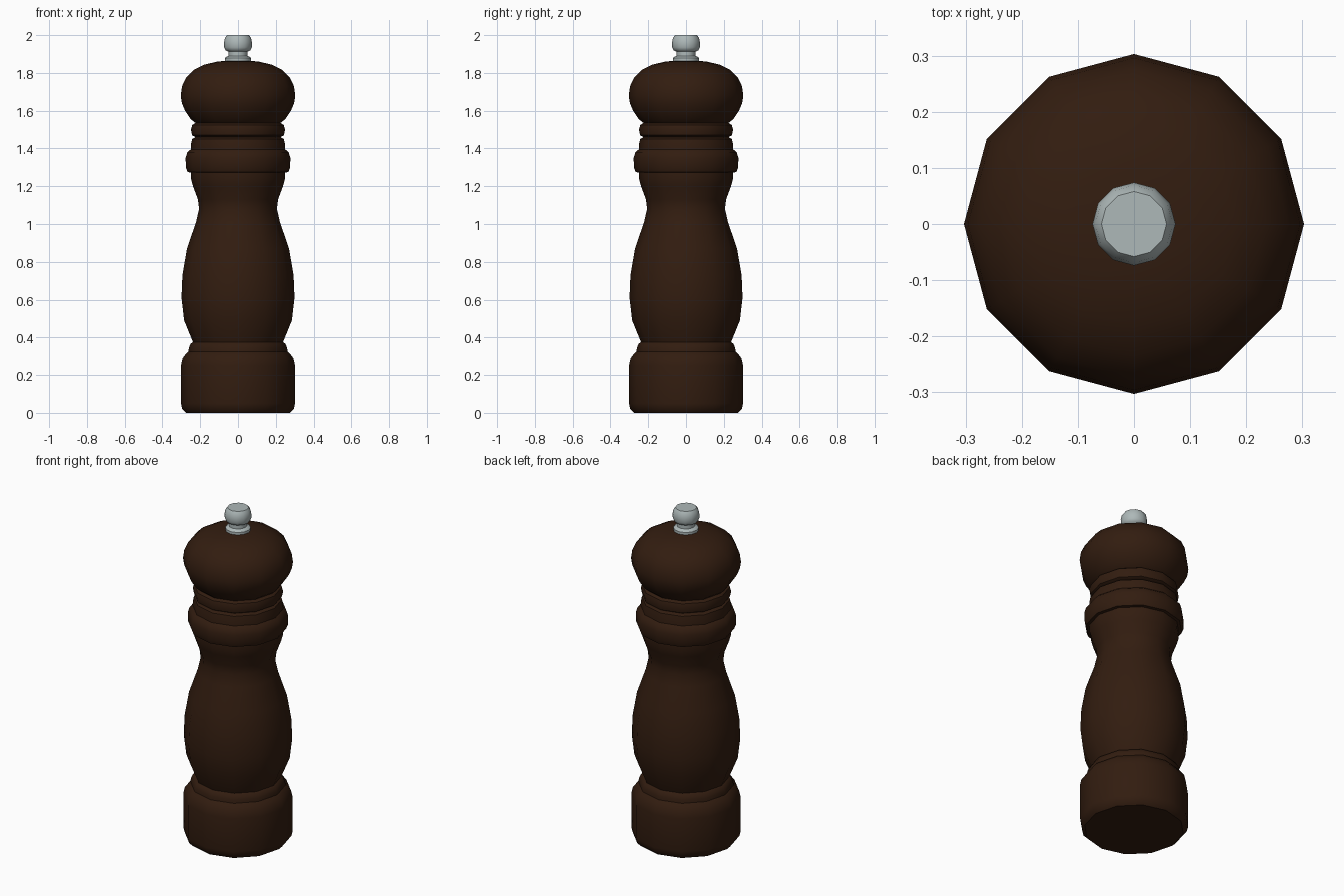
import bpy, bmesh, math

SIDES = 12

def material(name, color):
    m = bpy.data.materials.new(name)
    m.diffuse_color = color
    return m

def turned(name, profile, mat):
    """Lathe a closed solid from (radius, z) points, bottom to top."""
    bm = bmesh.new()
    rings = []
    for r, z in profile:
        rings.append([bm.verts.new((r * math.cos(2 * math.pi * i / SIDES),
                                    r * math.sin(2 * math.pi * i / SIDES), z))
                      for i in range(SIDES)])
    for a, b in zip(rings, rings[1:]):
        for i in range(SIDES):
            j = (i + 1) % SIDES
            bm.faces.new((a[i], a[j], b[j], b[i]))
    bm.faces.new(rings[0][::-1])
    bm.faces.new(rings[-1])
    me = bpy.data.meshes.new(name)
    bm.to_mesh(me)
    bm.free()
    ob = bpy.data.objects.new(name, me)
    bpy.context.collection.objects.link(ob)
    me.materials.append(mat)
    bpy.context.view_layer.objects.active = ob
    ob.select_set(True)
    bpy.ops.object.shade_smooth_by_angle(angle=math.radians(40))
    ob.select_set(False)
    return ob

wood = material("dark_wood", (0.032, 0.012, 0.005, 1))
metal = material("metal", (0.42, 0.48, 0.48, 1))

# Body: foot, step, belly, waist and collar rings
turned("body", [
    (0.275, 0), (0.295, 0.02), (0.302, 0.05), (0.302, 0.25), (0.293, 0.29),
    (0.27, 0.32), (0.262, 0.325), (0.26, 0.345), (0.25, 0.368), (0.238, 0.375),
    (0.285, 0.49), (0.299, 0.61), (0.294, 0.73), (0.27, 0.87), (0.222, 1.01),
    (0.206, 1.08), (0.212, 1.13), (0.238, 1.2), (0.249, 1.24), (0.25, 1.272),
    (0.266, 1.275), (0.276, 1.30), (0.277, 1.35), (0.268, 1.38), (0.25, 1.395),
    (0.249, 1.42), (0.243, 1.45), (0.225, 1.46),
], wood)

# Head: neck ring and rounded cap
turned("head", [
    (0.225, 1.46), (0.243, 1.47), (0.249, 1.50), (0.242, 1.525), (0.225, 1.535),
    (0.25, 1.555), (0.28, 1.60), (0.297, 1.64), (0.303, 1.68), (0.296, 1.73),
    (0.275, 1.775), (0.235, 1.815), (0.18, 1.843), (0.11, 1.86), (0.05, 1.865),
], wood)

# Metal top nut
turned("top_knob", [
    (0.07, 1.855), (0.07, 1.878), (0.062, 1.885), (0.05, 1.89), (0.05, 1.912),
    (0.066, 1.92), (0.073, 1.935), (0.074, 1.96), (0.069, 1.985), (0.058, 2.0),
], metal)
